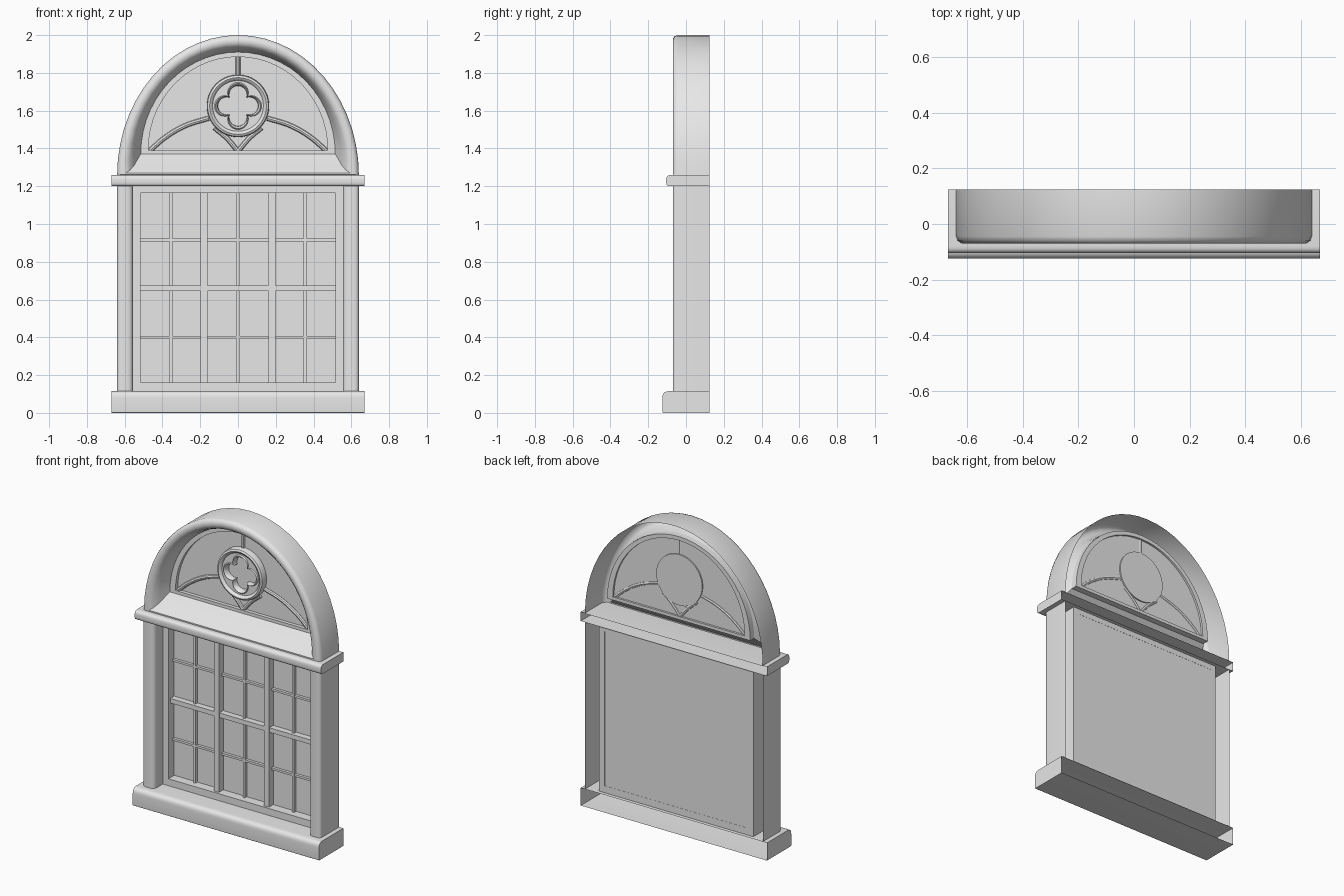
import bpy, bmesh
from math import sin, cos, pi, sqrt, radians
from mathutils import Vector

cube = bpy.data.objects.get("Cube")
if cube:
    bpy.data.objects.remove(cube, do_unlink=True)

stone = bpy.data.materials.new("pale_grey")
grey = (0.8, 0.8, 0.8, 1)
stone.use_nodes = True
stone.diffuse_color = grey
stone.node_tree.nodes["Principled BSDF"].inputs["Base Color"].default_value = grey


def finish(name, bm, smooth=True):
    bmesh.ops.recalc_face_normals(bm, faces=bm.faces)
    mesh = bpy.data.meshes.new(name)
    bm.to_mesh(mesh)
    bm.free()
    obj = bpy.data.objects.new(name, mesh)
    bpy.context.collection.objects.link(obj)
    mesh.materials.append(stone)
    if smooth:
        bpy.ops.object.select_all(action='DESELECT')
        obj.select_set(True)
        bpy.context.view_layer.objects.active = obj
        bpy.ops.object.shade_smooth_by_angle(angle=radians(40))
    return obj


def loft(name, loops, closed=True, cap_first=False, cap_last=False):
    """Skin a row of point loops that all have the same length."""
    bm = bmesh.new()
    rows = [[bm.verts.new(p) for p in loop] for loop in loops]
    n = len(rows[0])
    for a, b in zip(rows, rows[1:]):
        for i in range(n if closed else n - 1):
            j = (i + 1) % n
            bm.faces.new((a[i], a[j], b[j], b[i]))
    if cap_first:
        bm.faces.new(rows[0])
    if cap_last:
        bm.faces.new(rows[-1])
    return finish(name, bm)


def box(name, x0, x1, y0, y1, z0, z1):
    bm = bmesh.new()
    bmesh.ops.create_cube(bm, size=1)
    for v in bm.verts:
        v.co = Vector(((x0 + x1) / 2 + v.co.x * (x1 - x0),
                       (y0 + y1) / 2 + v.co.y * (y1 - y0),
                       (z0 + z1) / 2 + v.co.z * (z1 - z0)))
    return finish(name, bm, False)


def rounded(a, corner, b, steps=5):
    """Quadratic corner from a to b."""
    a, c, b = Vector(a), Vector(corner), Vector(b)
    return [a * (1 - t) ** 2 + c * 2 * t * (1 - t) + b * t * t
            for t in (i / steps for i in range(steps + 1))]


def moulding(name, half, front, z0, z1, low, high):
    """Horizontal moulding, open at the back, with rounded front edges."""
    prof = [Vector((0.125, z0))]
    prof += rounded((front + low, z0), (front, z0), (front, z0 + low))
    prof += rounded((front, z1 - high), (front, z1), (front + high, z1))
    prof.append(Vector((0.125, z1)))
    loft(name, [[(x, p.x, p.y) for p in prof] for x in (-half, half)],
         closed=False, cap_first=True, cap_last=True)


def arch_loop(a, base, top, y, n=28):
    return [(a * cos(pi * i / n), y, base + (top - base) * sin(pi * i / n))
            for i in range(n + 1)]


def bar(name, points, radius, smooth_path=True):
    """Round glazing bar along a path, converted to a mesh."""
    curve = bpy.data.curves.new(name, 'CURVE')
    curve.dimensions = '3D'
    curve.bevel_depth = radius
    curve.bevel_resolution = 2
    curve.use_fill_caps = True
    curve.resolution_u = 6
    sp = curve.splines.new('BEZIER')
    sp.bezier_points.add(len(points) - 1)
    for bp, (x, z) in zip(sp.bezier_points, points):
        bp.co = (x, 0.055, z)
        bp.handle_left_type = bp.handle_right_type = 'AUTO'
    obj = bpy.data.objects.new(name, curve)
    bpy.context.collection.objects.link(obj)
    curve.materials.append(stone)
    bpy.ops.object.select_all(action='DESELECT')
    obj.select_set(True)
    bpy.context.view_layer.objects.active = obj
    bpy.ops.object.convert(target='MESH')
    bpy.ops.object.shade_smooth_by_angle(angle=radians(40))


# Sill and middle ledge
moulding("sill", 0.67, -0.125, 0, 0.115, 0.005, 0.035)
moulding("ledge", 0.67, -0.105, 1.2, 1.26, 0.02, 0.025)

# Side posts: hollow, open at the back
for side, s in (("left", 1), ("right", -1)):
    prof = [Vector((0.64, 0.125))]
    prof += rounded((0.64, -0.045), (0.64, -0.07), (0.615, -0.07))
    prof += rounded((0.59, -0.07), (0.555, -0.07), (0.555, -0.035))
    prof.append(Vector((0.555, 0.1)))
    loft(side + "_post", [[(s * p.x, p.y, z) for p in prof] for z in (0.115, 1.2)],
         closed=False)

# Lower window: frame, pane and glazing bars
for side, s in (("left", 1), ("right", -1)):
    box(side + "_frame", *sorted((s * 0.515, s * 0.555)), 0.02, 0.1, 0.115, 1.2)
box("bottom_frame", -0.515, 0.515, 0.02, 0.1, 0.115, 0.16)
box("top_frame", -0.515, 0.515, 0.02, 0.1, 1.165, 1.2)
box("lower_pane", -0.515, 0.515, 0.08, 0.099, 0.16, 1.165)
for i, x in enumerate((-0.355, -0.18, 0, 0.18, 0.355)):
    w, y = (0.018, 0.035) if i % 2 else (0.007, 0.06)
    box("upright_bar", x - w, x + w, y, 0.08, 0.16, 1.165)
for z, w, y in ((0.4, 0.007, 0.062), (0.66, 0.015, 0.04), (0.915, 0.007, 0.062)):
    box("cross_bar", -0.515, 0.515, y, 0.08, z - w, z + w)

# Arched surround, stepping inwards from the back edge to the opening
loft("arch", [arch_loop(*p) for p in (
    (0.64, 1.257, 2.0, 0.125), (0.64, 1.257, 2.0, -0.045),
    (0.634, 1.259, 1.994, -0.061), (0.62, 1.262, 1.98, -0.07),
    (0.595, 1.27, 1.957, -0.07), (0.572, 1.285, 1.938, -0.055),
    (0.55, 1.31, 1.925, -0.025), (0.53, 1.345, 1.915, 0.01),
    (0.515, 1.37, 1.91, 0.035))])

# Arched window frame with its pane
outer, inner = (0.515, 1.37, 1.91), (0.475, 1.39, 1.885)
loft("arched_frame", [arch_loop(*d, y) for d, y in (
    (inner, 0.06), (inner, 0.075), (outer, 0.075),
    (outer, 0.035), (inner, 0.035), (inner, 0.06))])
loft("arched_pane", [arch_loop(*inner, y) for y in (0.058, 0.062)],
     cap_first=True, cap_last=True)

# Round tracery with a four-lobed opening
STEPS = 96


def circle(r, y):
    return [(r * cos(2 * pi * i / STEPS), y, 1.625 + r * sin(2 * pi * i / STEPS))
            for i in range(STEPS)]


def four_lobes(scale, y, d=0.07, r=0.055):
    pts = []
    for i in range(STEPS):
        t = 2 * pi * i / STEPS
        f = (t + pi / 4) % (pi / 2) - pi / 4
        k = scale * (d * cos(f) + sqrt(r * r - (d * sin(f)) ** 2))
        pts.append((k * cos(t), y, 1.625 + k * sin(t)))
    return pts


loft("round_tracery", [
    circle(0.165, 0.07), circle(0.165, 0.03), circle(0.161, 0.018),
    circle(0.15, 0.012), circle(0.139, 0.018), circle(0.134, 0.028),
    four_lobes(1, 0.028), four_lobes(0.95, 0.02), four_lobes(0.87, 0.03),
    four_lobes(0.85, 0.057)], cap_first=True, cap_last=True)

# Curved and straight bars of the arched window
bar("top_bar", [(0, 1.78), (0, 1.89)], 0.012)
for side, s in (("left", 1), ("right", -1)):
    bar(side + "_curved_bar",
        [(s * 0.465, 1.39), (s * 0.39, 1.455), (s * 0.28, 1.52), (s * 0.155, 1.56)], 0.013)
    bar(side + "_lower_bar",
        [(s * 0.125, 1.51), (s * 0.06, 1.455), (0, 1.385)], 0.013)
